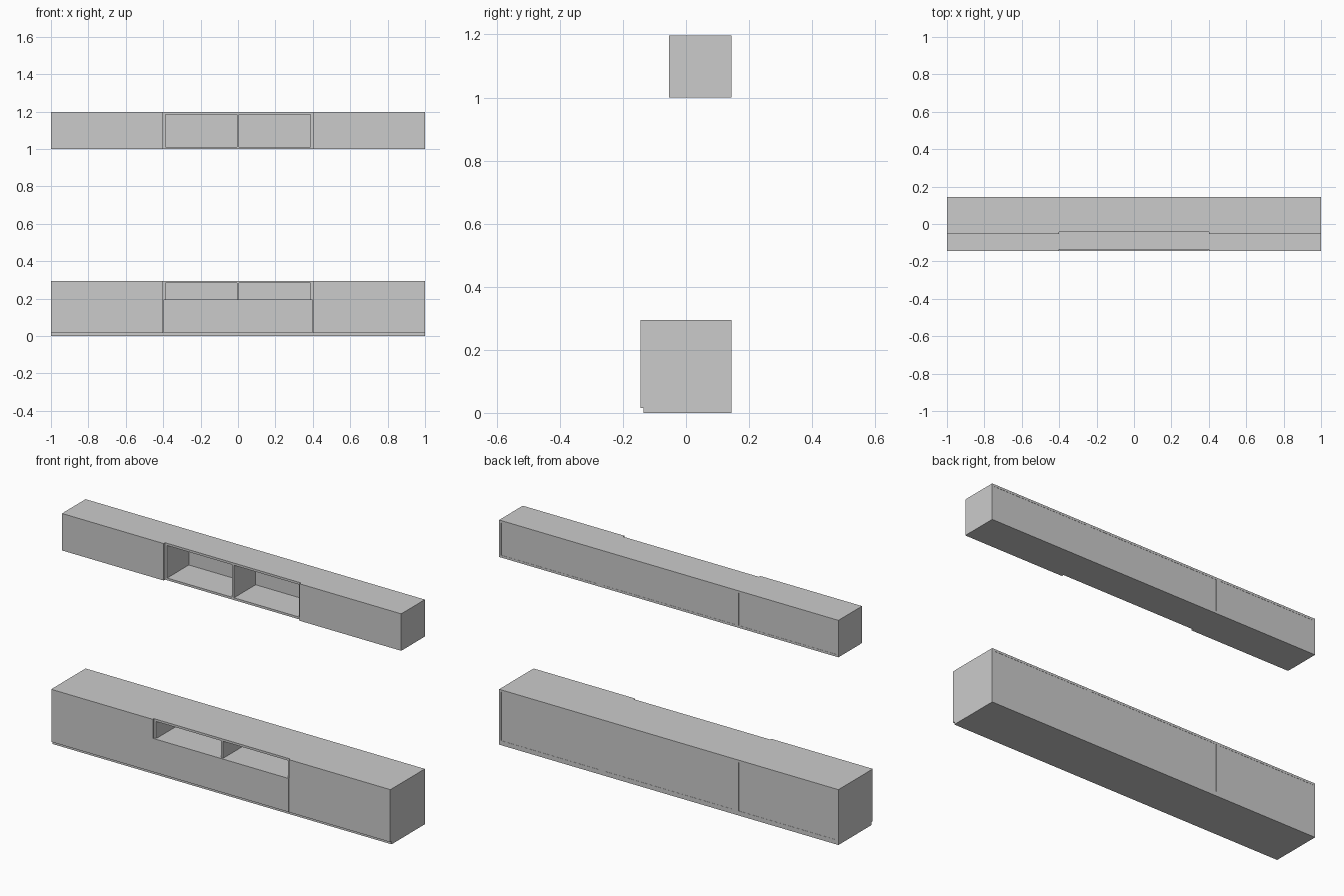
import bpy

if "Cube" in bpy.data.objects:
    bpy.data.objects.remove(bpy.data.objects["Cube"])

T = 0.012          # panel thickness
BACK = 0.145       # shared rear plane


def panel(name, x0, x1, y0, y1, z0, z1):
    bpy.ops.mesh.primitive_cube_add(
        size=1, location=((x0 + x1) / 2, (y0 + y1) / 2, (z0 + z1) / 2))
    ob = bpy.context.object
    ob.name = name
    ob.scale = (x1 - x0, y1 - y0, z1 - z0)
    bpy.ops.object.transform_apply(location=False, rotation=False, scale=True)
    return ob


def carcass(name, x0, x1, y0, z0, z1):
    # top and bottom boards with sides and back set between them
    panel(name + "_bottom", x0, x1, y0, BACK, z0, z0 + T)
    panel(name + "_top", x0, x1, y0, BACK, z1 - T, z1)
    panel(name + "_left_side", x0, x0 + T, y0, BACK, z0 + T, z1 - T)
    panel(name + "_right_side", x1 - T, x1, y0, BACK, z0 + T, z1 - T)
    panel(name + "_back", x0 + T, x1 - T, BACK - 0.005, BACK - 0.001, z0 + T, z1 - T)


SECTIONS = (("left", -1.0, -0.4), ("middle", -0.4, 0.4), ("right", 0.4, 1.0))
G = 0.001          # reveal between neighbouring doors

# row name, carcass front, door front, carcass bottom, door bottom, top
ROWS = (("lower", -0.135, -0.145, T, 0.015, 0.295),
        ("upper", -0.042, -0.054, 1.0, 1.0, 1.197))

for row, y_body, y_door, z0, z_door, z1 in ROWS:
    for side, x0, x1 in SECTIONS:
        name = f"{row}_{side}_cabinet"
        carcass(name, x0, x1, y_body, z0, z1)
        if side != "middle":
            panel(f"{row}_{side}_door", x0 + G, x1 - G, y_door, y_body, z_door, z1)

# plinth boards under the lower row
for side, x0, x1 in SECTIONS:
    panel(f"{side}_plinth", x0, x1, -0.135, BACK, 0, T)

# lower middle: drawer front, shelf and divider of the open niche
panel("drawer_front", -0.4 + G, 0.4 - G, -0.145, -0.135, 0.015, 0.194)
panel("niche_shelf", -0.4 + T, 0.4 - T, -0.135, BACK - 0.005, 0.18, 0.192)
panel("lower_divider", -T / 2, T / 2, -0.135, BACK - 0.005, 0.192, 0.295 - T)

# upper middle: divider between the two open bays
panel("upper_divider", -T / 2, T / 2, -0.042, BACK - 0.005, 1.0 + T, 1.197 - T)
